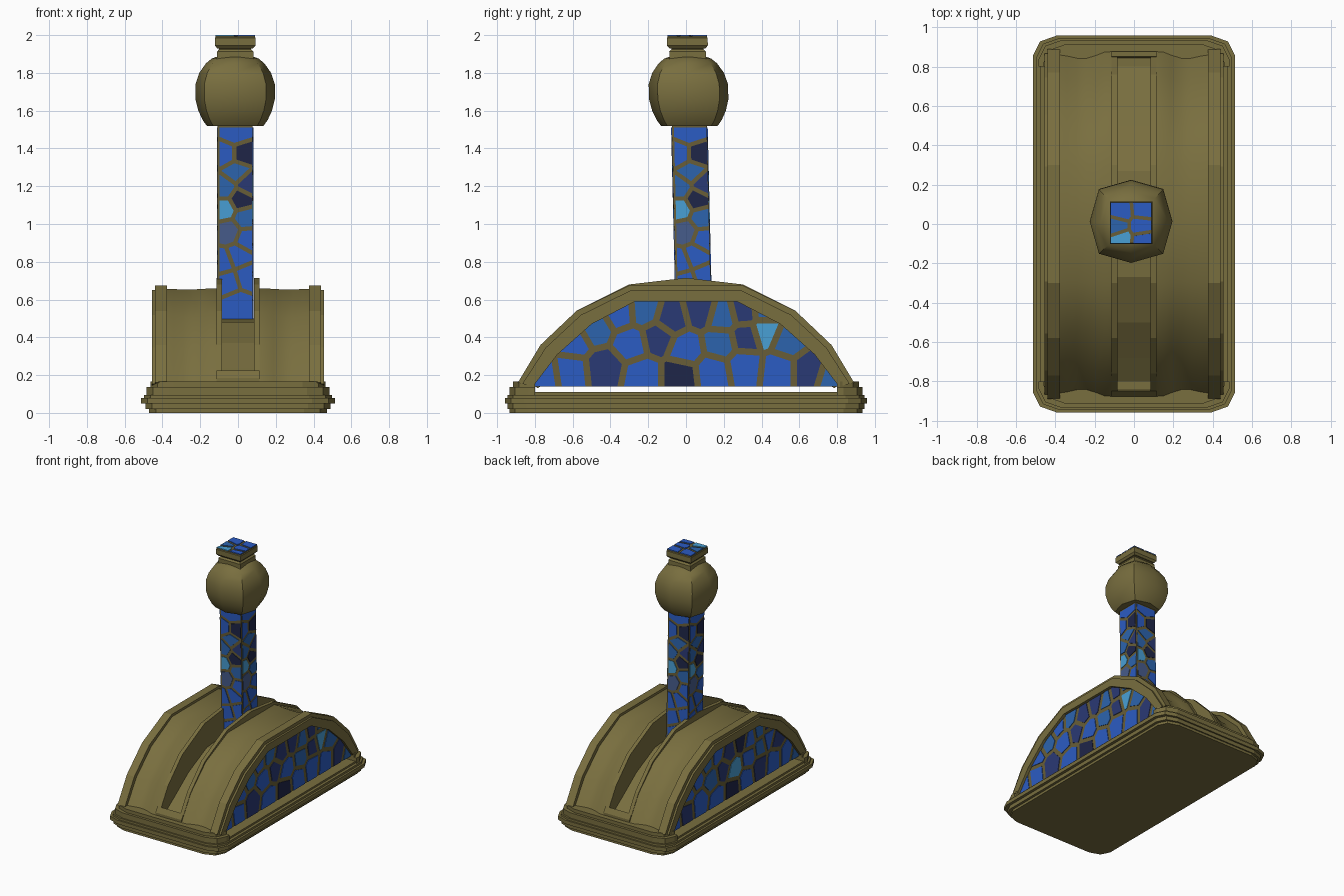
import bpy, bmesh, math
from mathutils import Vector as V

if "Cube" in bpy.data.objects:
    bpy.data.objects.remove(bpy.data.objects["Cube"])

def mat(name, r, g, b):
    m = bpy.data.materials.new(name)
    m.diffuse_color = [(c / 255) ** 2.2 for c in (r, g, b)] + [1]
    m.use_nodes = True
    m.node_tree.nodes["Principled BSDF"].inputs["Base Color"].default_value = m.diffuse_color
    return m

OLIVE = mat("olive bronze", 120, 110, 65)
GROUT = mat("grout", 104, 94, 58)
TILES = dict(b=mat("blue", 47, 92, 194), m=mat("mid blue", 48, 100, 172),
             n=mat("navy", 46, 60, 116), d=mat("dark navy", 36, 42, 74),
             l=mat("light blue", 74, 158, 212), s=mat("slate blue", 72, 92, 138))

def make(name, verts, faces, mats, idx=None, recalc=True, smooth=False):
    me = bpy.data.meshes.new(name)
    me.from_pydata([tuple(v) for v in verts], [], faces)
    for m in mats:
        me.materials.append(m)
    if idx:
        me.polygons.foreach_set("material_index", idx)
    if recalc:
        bm = bmesh.new()
        bm.from_mesh(me)
        bmesh.ops.recalc_face_normals(bm, faces=bm.faces)
        bm.to_mesh(me)
        bm.free()
    ob = bpy.data.objects.new(name, me)
    bpy.context.collection.objects.link(ob)
    if smooth:
        bpy.ops.object.select_all(action='DESELECT')
        ob.select_set(True)
        bpy.context.view_layer.objects.active = ob
        bpy.ops.object.shade_smooth_by_angle(angle=math.radians(38))
    return ob

def prism(name, pts, a, b, axis='z', m=OLIVE):
    n = len(pts)
    f = (lambda p, h: (p[0], p[1], h)) if axis == 'z' else (lambda p, h: (h, p[0], p[1]))
    verts = [f(p, h) for h in (a, b) for p in pts]
    faces = [list(range(n)), list(range(n, 2 * n))]
    faces += [[i, (i + 1) % n, n + (i + 1) % n, n + i] for i in range(n)]
    return make(name, verts, faces, [m])

def rings(name, prof, n, rot, m=OLIVE, corner=1, smooth=False):
    """Stack of n-sided rings; every second corner may stand out further."""
    verts = []
    for z, r in prof:
        for k in range(n):
            a, q = rot + 2 * math.pi * k / n, r * (corner if k % 2 else 1)
            verts.append((CX + q * math.cos(a), CY + q * math.sin(a), z))
    faces = [[j * n + k, j * n + (k + 1) % n, (j + 1) * n + (k + 1) % n, (j + 1) * n + k]
             for j in range(len(prof) - 1) for k in range(n)]
    faces += [list(range(n)), list(range(len(verts) - n, len(verts)))]
    return make(name, verts, faces, [m], smooth=smooth)

def square(name, prof, m=OLIVE):
    return rings(name, [(z, h * math.sqrt(2)) for z, h in prof], 4, math.pi / 4, m)

def clip(poly, n, d):
    """Keep the part of poly where p.n <= d."""
    out = []
    for p, q in zip(poly, poly[1:] + poly[:1]):
        a, b = p.dot(n) - d, q.dot(n) - d
        if a <= 0:
            out.append(p)
        if a * b < 0:
            out.append(p.lerp(q, a / (a - b)))
    return out

def mosaic(name, outline, seeds, keys, place, gap):
    """Irregular tiles: cells around the seeds, kept inside a convex outline."""
    verts, faces, idx, names = [], [], [], list(TILES)
    seeds = [V(s) for s in seeds]
    for s, k in zip(seeds, keys):
        cell = [V(p) for p in outline]
        for o in seeds:
            if o is not s and cell:
                n = (o - s).normalized()
                cell = clip(cell, n, ((o + s) / 2).dot(n) - gap)
        c = len(cell)
        if c < 3:
            continue
        b = len(verts)
        verts += [place(p.x, p.y, d) for d in (-0.006, 0) for p in cell]
        new = [[b + i for i in range(c)], [b + c + i for i in range(c)]]
        new += [[b + i, b + (i + 1) % c, b + c + (i + 1) % c, b + c + i] for i in range(c)]
        faces += new
        idx += [names.index(k)] * len(new)
    make(name, verts, faces, list(TILES.values()), idx)

def pairs(t):
    return list(zip(t[::2], t[1::2]))

# Stepped base with corners cut in two facets
def corner(hx, hy):
    return [(hx, hy - .1), (hx - .035, hy - .03), (hx - .12, hy)]

def plan(hx, hy):
    c = corner(hx, hy)
    return (c + [(-x, y) for x, y in c[::-1]] + [(-x, -y) for x, y in c]
            + [(x, -y) for x, y in c[::-1]])

for i, (a, b, hx, hy) in enumerate([(0, .02, .47, .935), (.02, .05, .49, .945), (.05, .08, .513, .957),
                                    (.08, .096, .497, .945), (.096, .11, .475, .93)]):
    prism(f"base_step_{i}", plan(hx, hy), a, b)
for s in (-1, 1):
    for i, (a, b, hx, hy) in enumerate([(.09, .138, .485, .935), (.138, .165, .462, .915)]):
        c = [(x, s * y) for x, y in corner(hx, hy)]
        prism(f"base_end_{s}_{i}", [(-hx, s * .8), (hx, s * .8)] + c + [(-x, y) for x, y in c[::-1]], a, b)

# Arch profiles, half then mirrored
def full(half):
    return [(-y, z) for y, z in half[:0:-1]] + half

OUT = full([(0, .675), (.3, .675), (.58, .54), (.77, .36), (.89, .16)])
INN = full([(0, .59), (.27, .59), (.5, .47), (.68, .31), (.81, .14)])
RIM = full([(0, .715), (.3, .68), (.58, .54), (.76, .36), (.875, .17)])
FLOOR = full([(0, .5), (.27, .48), (.5, .37), (.68, .24), (.81, .15)])

def inset(t, crown=None):
    """Arch moved inward by share t; crown gives a different share on the top."""
    out = []
    for p, q in zip(OUT, INN):
        u = crown if crown is not None and abs(p[0]) < .4 else t
        out.append((p[0] + (q[0] - p[0]) * u, p[1] + (q[1] - p[1]) * u))
    return out

PANEL = pairs([-.75, .20, -.62, .22, -.43, .24, -.23, .20, -.03, .20, .14, .22, .31, .25, .49, .23,
               .65, .23, .78, .19, -.6, .38, -.29, .37, -.15, .40, 0, .34, .18, .37, .32, .40,
               .42, .43, .54, .38, -.48, .45, -.35, .53, -.22, .54, -.08, .5, .08, .54, .19, .51,
               .31, .54, .42, .55])
KEYS = "bbnbdbbbnmbbnbmnlmmbmnnmnm"
KEYS_LEFT = "bnbbdbnbbmbmnlbmbnbmbndbmn"

for s, side, keys in ((1, "right", KEYS), (-1, "left", KEYS_LEFT)):
    # arched side frame in two steps, with the mosaic panel inside it
    prism(f"{side}_frame_outer", inset(0) + inset(.5)[::-1], s * .375, s * .44, 'x')
    prism(f"{side}_frame_inner", inset(.3) + inset(1)[::-1], s * .38, s * .455, 'x')
    prism(f"{side}_panel", inset(.97), s * .40, s * .430, 'x', GROUT)
    mosaic(f"{side}_mosaic", inset(.99), PANEL, keys,
           lambda u, v, d, s=s: (s * (.434 + d), s * u, v), .017)
    # walls of the central slot
    prism(f"{side}_slot_wall", RIM + FLOOR[::-1], s * .085, s * .115, 'x')
    # dished arch surface between slot and frame
    cols = [(.11, .12), (.15, .15), (.19, .32), (.24, .48), (.29, .48), (.34, .36), (.38, .3)]
    cols = [(s * x, t) for x, t in cols][::s]
    n = len(OUT)
    verts = [(x, y, z) for x, t in cols for y, z in inset(t, .2 + .2 * (t - .2))]
    faces = [[i * n + j, (i + 1) * n + j, (i + 1) * n + j + 1, i * n + j + 1]
             for i in range(len(cols) - 1) for j in range(n - 1)]
    make(f"{side}_arch_surface", verts, faces, [OLIVE], recalc=False, smooth=True)

# Slot floor and slot ends
prism("slot_floor", FLOOR + [(y * .97, z - .02) for y, z in FLOOR[::-1]], -.09, .09, 'x')
for s in (-1, 1):
    prism(f"slot_end_{s}", [(s * .875, .15), (s * .875, .185), (s * .85, .225), (s * .84, .15)],
          -.115, .115, 'x')

# Lever: square pole with the same mosaic on each face
CX, CY = -.015, .023
square("lever_pole", [(.485, .093), (1.53, .093)], GROUT)
POLE = pairs([0, 1.48, .035, 1.37, -.045, 1.37, .005, 1.28, -.06, 1.19, -.06, 1.08, .03, 1.13,
              .055, 1.03, -.035, .96, .015, .83, -.065, .80, .065, .92, .06, .72, -.035, .69,
              .01, .58, .07, 1.21])
for k in range(4):
    c, s = round(math.cos(k * math.pi / 2)), round(math.sin(k * math.pi / 2))
    mosaic(f"lever_mosaic_{k}", [(-.082, .495), (.09, .495), (.09, 1.51), (-.082, 1.51)],
           POLE, "bdbmmldmsbbbbbbn",
           lambda u, v, d, c=c, s=s: (CX + u * c + (.097 + d) * s, CY + u * s - (.097 + d) * c, v), .011)

# Rounded square knob, neck and cap
rings("lever_knob", [(1.52, .15), (1.55, .172), (1.6, .195), (1.66, .21), (1.74, .21), (1.80, .19),
                     (1.85, .155), (1.875, .125), (1.885, .1)], 8, 0, corner=1.1, smooth=True)
square("lever_neck", [(1.85, .105), (1.88, .097), (1.912, .097), (1.925, .085), (1.935, .085)])
square("lever_cap", [(1.93, .095), (1.945, .108), (1.985, .108), (1.99, .104)])
square("lever_cap_top", [(1.985, .104), (1.995, .104)], GROUT)
mosaic("lever_cap_mosaic", [(-.104, -.104), (.104, -.104), (.104, .104), (-.104, .104)],
       pairs([-.05, .06, .06, .07, .05, -.02, -.07, -.02, -.05, -.08, .06, -.085]), "bbbmlb",
       lambda u, v, d: (CX + u, CY + v, 2 + d), .009)

# The whole lever leans slightly forward
for ob in bpy.data.objects:
    if ob.name.startswith("lever"):
        for v in ob.data.vertices:
            v.co.y -= .024 * (v.co.z - 1.3)
